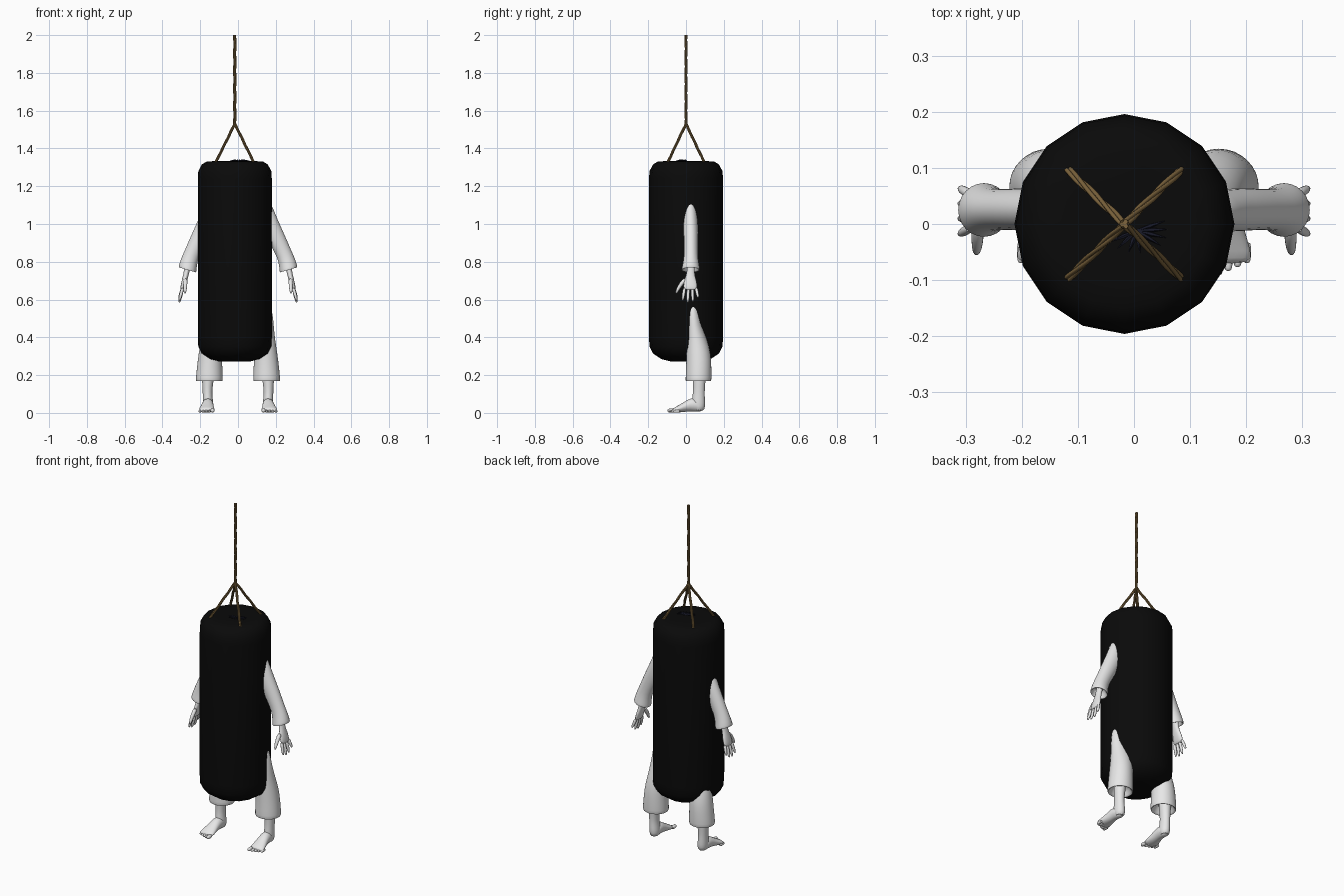
import bpy, bmesh, math
from mathutils import Vector

if "Cube" in bpy.data.objects:
    bpy.data.objects.remove(bpy.data.objects["Cube"], do_unlink=True)


def material(name, rgb):
    m = bpy.data.materials.new(name)
    m.use_nodes = True
    m.diffuse_color = (*rgb, 1)
    m.node_tree.nodes["Principled BSDF"].inputs["Base Color"].default_value = (*rgb, 1)
    return m


BLACK = material("black leather", (0.003, 0.003, 0.003))
WHITE = material("white cloth and skin", (0.8, 0.8, 0.8))
ROPE = material("brown rope", (0.2, 0.125, 0.045))
NAVY = material("dark navy hair", (0.008, 0.009, 0.02))
BAG_X = -0.017


def finish(bm, name, mat, angle=60, levels=0):
    bmesh.ops.recalc_face_normals(bm, faces=bm.faces)
    mesh = bpy.data.meshes.new(name)
    bm.to_mesh(mesh)
    bm.free()
    mesh.materials.append(mat)
    ob = bpy.data.objects.new(name, mesh)
    bpy.context.collection.objects.link(ob)
    bpy.ops.object.select_all(action="DESELECT")
    ob.select_set(True)
    bpy.context.view_layer.objects.active = ob
    bpy.ops.object.shade_smooth_by_angle(angle=math.radians(angle))
    if levels:
        sub = ob.modifiers.new("smooth", "SUBSURF")
        sub.levels = sub.render_levels = levels
    return ob


def loft(bm, rings, u, v, sides=12, turn=0.0):
    """Skin elliptical rings (x, y, z, ru, rv) spanned by the directions u and v."""
    u, v = Vector(u), Vector(v)
    loops = []
    for x, y, z, ru, rv in rings:
        loop = []
        for i in range(sides):
            a = turn + math.tau * i / sides
            loop.append(bm.verts.new(Vector((x, y, z)) + u * ru * math.cos(a) + v * rv * math.sin(a)))
        loops.append(loop)
    for a, b in zip(loops, loops[1:]):
        for i in range(sides):
            j = (i + 1) % sides
            bm.faces.new((a[i], a[j], b[j], b[i]))
    bm.faces.new(loops[0])
    bm.faces.new(loops[-1])


def tube(bm, points, radii, sides=8):
    """Rounded limb that follows points, for fingers, toes and hair."""
    points = [Vector(p) for p in points]
    d = (points[-1] - points[0]).normalized()
    u = d.orthogonal().normalized()
    loft(bm, [(*p, r, r) for p, r in zip(points, radii)], u, d.cross(u), sides)


def mirrored(name, build, mat, levels):
    for side, s in (("left", 1), ("right", -1)):
        bm = bmesh.new()
        build(bm)
        for vert in bm.verts:
            vert.co.x *= s
        finish(bm, side + "_" + name, mat, 75, levels)


X, Y, Z = (1, 0, 0), (0, 1, 0), (0, 0, 1)

# Heavy bag with rounded rims
bm = bmesh.new()
profile = [(0.08, 0.272), (0.13, 0.285), (0.175, 0.315), (0.193, 0.35), (0.196, 0.40), (0.196, 1.24),
           (0.193, 1.28), (0.175, 1.315), (0.15, 1.33), (0.11, 1.333)]
loft(bm, [(BAG_X, 0, z, r, r) for r, z in profile], X, Y, 16)
finish(bm, "punching_bag", BLACK, 50)


# Ropes made of three twisted strands
def rope(name, start, end, radius=0.0045):
    start, end = Vector(start), Vector(end)
    d = (end - start).normalized()
    u = d.orthogonal().normalized()
    v = d.cross(u)
    steps = int((end - start).length / 0.02)
    curve = bpy.data.curves.new(name, "CURVE")
    curve.dimensions = "3D"
    curve.bevel_depth = radius
    curve.bevel_resolution = 1
    curve.use_fill_caps = True
    for k in range(3):
        sp = curve.splines.new("POLY")
        sp.points.add(steps)
        for i, p in enumerate(sp.points):
            a = math.tau * k / 3 + i * 0.45
            c = start.lerp(end, i / steps) + (u * math.cos(a) + v * math.sin(a)) * radius
            p.co = (*c, 1)
    curve.materials.append(ROPE)
    bpy.context.collection.objects.link(bpy.data.objects.new(name, curve))


apex = (BAG_X, 0, 1.53)
rope("hanging_rope", (BAG_X, 0, 1.52), (BAG_X, 0, 2.0))
for label, sx, sy in (("front_left", 1, -1), ("front_right", -1, -1), ("back_left", 1, 1), ("back_right", -1, 1)):
    rope("sling_rope_" + label, (BAG_X + sx * 0.1, sy * 0.096, 1.328), apex, 0.004)

# Hair tips poking through the top
bm = bmesh.new()
for i in range(9):
    a = math.radians(-150 + 22 * i)
    c = Vector((0.005, -0.012, 1.332))
    tip = c + Vector((math.cos(a) * 0.055, math.sin(a) * 0.04, 0.003))
    tube(bm, [c, c.lerp(tip, 0.5) + Vector((0, 0, 0.004)), tip], [0.002, 0.004, 0.0005], 5)
finish(bm, "hair_tips", NAVY)


# Sleeves with open, turned-in cuffs
def sleeve(bm):
    loft(bm, [(0.10, 0.02, 1.15, 0.03, 0.03), (0.125, 0.022, 1.10, 0.055, 0.035),
              (0.155, 0.024, 1.02, 0.053, 0.04), (0.196, 0.026, 0.94, 0.05, 0.04),
              (0.236, 0.026, 0.86, 0.044, 0.037), (0.258, 0.026, 0.81, 0.045, 0.04),
              (0.267, 0.025, 0.765, 0.051, 0.05), (0.268, 0.025, 0.755, 0.050, 0.051),
              (0.267, 0.025, 0.757, 0.042, 0.042), (0.263, 0.025, 0.80, 0.032, 0.03)],
         (0.96, 0, 0.28), Y)


mirrored("sleeve", sleeve, WHITE, 1)


# Hands: wrist and palm, four fingers, thumb
def hand(bm):
    loft(bm, [(0.262, 0.027, 0.81, 0.018, 0.022), (0.270, 0.026, 0.755, 0.016, 0.02),
              (0.277, 0.023, 0.725, 0.015, 0.025), (0.286, 0.023, 0.69, 0.015, 0.037),
              (0.293, 0.023, 0.662, 0.013, 0.038), (0.296, 0.023, 0.65, 0.009, 0.033)], X, Y)
    for k, length in enumerate((0.066, 0.076, 0.072, 0.052)):
        y = -0.007 + 0.02 * k
        spread = (k - 1.5) * 0.007
        base = Vector((0.292, y, 0.665))
        points = [base + Vector((0.018 * t, spread * t, -length * t)) for t in (0, 0.45, 0.9, 1.08)]
        tube(bm, points, [0.009, 0.0095, 0.008, 0.003])
    tube(bm, [(0.278, 0.0, 0.712), (0.279, -0.024, 0.685), (0.28, -0.044, 0.655), (0.281, -0.054, 0.63)],
         [0.013, 0.012, 0.01, 0.005])


mirrored("hand", hand, WHITE, 1)


# Baggy trouser legs with open hems
def trouser_leg(bm):
    loft(bm, [(0.115, 0.03, 0.60, 0.045, 0.03), (0.122, 0.037, 0.54, 0.062, 0.036),
              (0.127, 0.043, 0.46, 0.064, 0.044), (0.134, 0.056, 0.39, 0.063, 0.056),
              (0.146, 0.066, 0.32, 0.063, 0.066), (0.150, 0.068, 0.25, 0.068, 0.068),
              (0.152, 0.066, 0.178, 0.073, 0.070), (0.152, 0.066, 0.165, 0.072, 0.069),
              (0.152, 0.066, 0.168, 0.061, 0.059), (0.152, 0.066, 0.22, 0.045, 0.045)], X, Y, 16)


mirrored("trouser_leg", trouser_leg, WHITE, 1)


# Bare feet: ankle, sloping foot, toes
def foot(bm):
    loft(bm, [(0.158, 0.07, 0.24, 0.036, 0.038), (0.160, 0.07, 0.17, 0.032, 0.035),
              (0.162, 0.068, 0.11, 0.025, 0.031), (0.160, 0.066, 0.07, 0.028, 0.036),
              (0.158, 0.066, 0.035, 0.030, 0.037), (0.158, 0.066, 0.008, 0.024, 0.03)], X, Y)
    loft(bm, [(0.158, 0.09, 0.03, 0.020, 0.024), (0.158, 0.06, 0.04, 0.030, 0.036),
              (0.160, 0.025, 0.045, 0.031, 0.037), (0.163, -0.015, 0.029, 0.036, 0.026),
              (0.166, -0.05, 0.018, 0.045, 0.017), (0.168, -0.072, 0.012, 0.043, 0.011)], X, Z)
    for k in range(5):
        x = 0.135 + k * 0.0165
        r = 0.0125 if k == 0 else 0.009
        tip = -0.098 + 0.007 * k
        tube(bm, [(x, tip + 0.04, r), (x, tip + 0.02, r), (x, tip + 0.004, r), (x, tip, r)],
             [r * 0.9, r, r * 0.85, r * 0.4])


mirrored("foot", foot, WHITE, 1)
